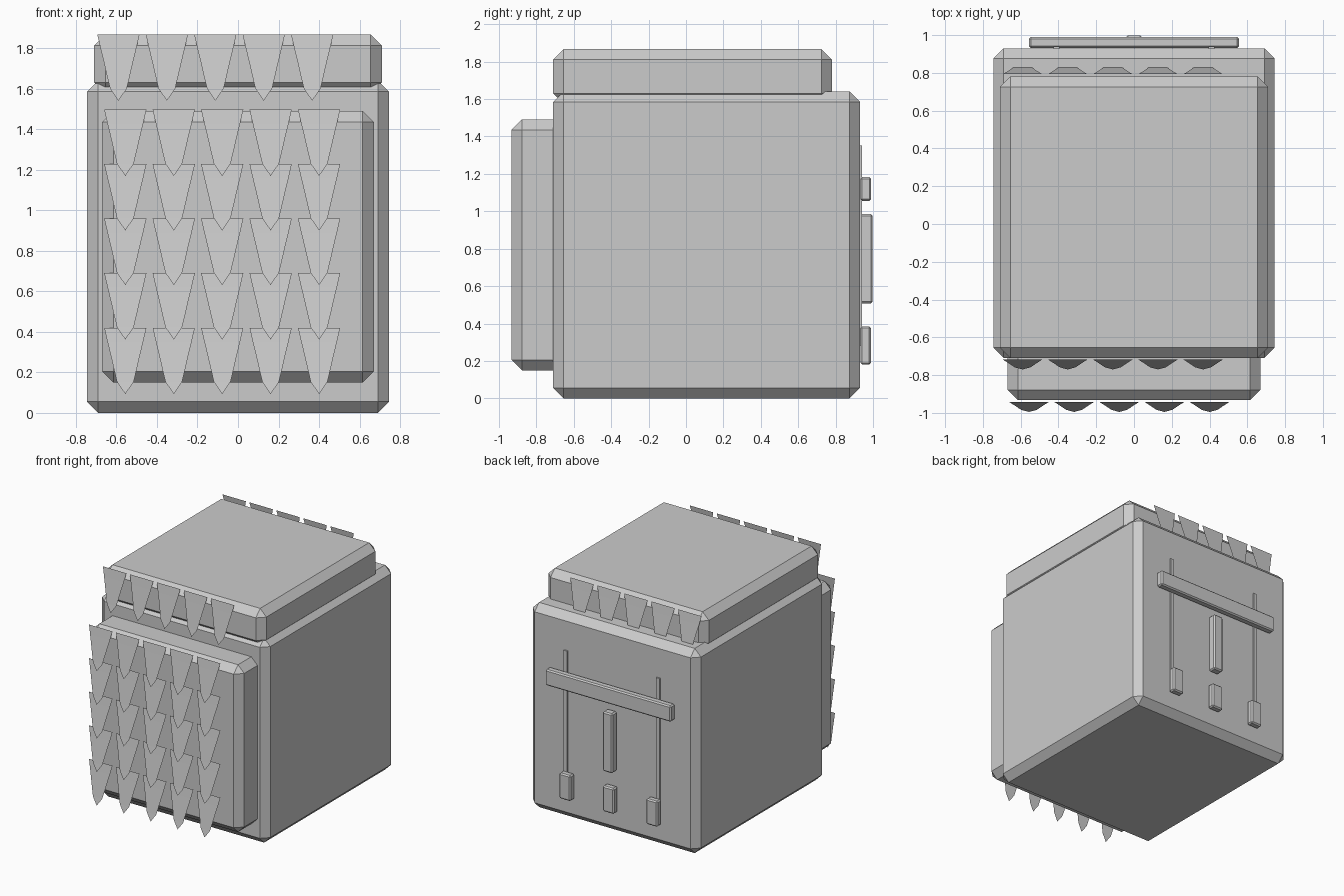
import bpy, bmesh
from mathutils import Vector

if "Cube" in bpy.data.objects:
    bpy.data.objects.remove(bpy.data.objects["Cube"])


def box(name, lo, hi, bevel):
    """Chamfered box between two corners."""
    lo, hi = Vector(lo), Vector(hi)
    bm = bmesh.new()
    bmesh.ops.create_cube(bm, size=1)
    bmesh.ops.scale(bm, vec=hi - lo, verts=bm.verts)
    bmesh.ops.translate(bm, vec=(lo + hi) / 2, verts=bm.verts)
    if bevel:
        bmesh.ops.bevel(bm, geom=bm.edges[:], offset=bevel, segments=1,
                        affect='EDGES', profile=0.5)
    return finish(name, bm)


def finish(name, bm):
    mesh = bpy.data.meshes.new(name)
    bm.to_mesh(mesh)
    bm.free()
    ob = bpy.data.objects.new(name, mesh)
    bpy.context.collection.objects.link(ob)
    return ob


# Scale profile: drop below top, outward flare, half width
SCALE = [(0, 0, 0.104), (0.07, 0.010, 0.088), (0.14, 0.021, 0.071),
         (0.21, 0.032, 0.055), (0.267, 0.041, 0.041)]


def scales(name, x0, y, side, tops):
    """Rows of five thin pointed scales; side is -1 (front) or +1 (back)."""
    bm = bmesh.new()
    for z in tops:
        for i in range(5):
            x = x0 + 0.239 * i
            rows = [[bm.verts.new((x + s * w, y + side * d, z - h))
                     for s in (side, -side)] for h, d, w in SCALE]
            for a, b in zip(rows, rows[1:]):
                bm.faces.new((a[0], a[1], b[1], b[0]))
            tip = bm.verts.new((x, y + side * 0.052, z - 0.327))
            bm.faces.new((rows[-1][0], rows[-1][1], tip))
    # outer faces look away from the body
    bm.normal_update()
    flip = [f for f in bm.faces if f.normal.y * side < 0]
    bmesh.ops.reverse_faces(bm, faces=flip)
    return finish(name, bm)


# Main chest, lid and front panel
box("body", (-0.745, -0.71, 0), (0.745, 0.93, 1.64), 0.055)
box("lid", (-0.71, -0.71, 1.575), (0.71, 0.78, 1.867), 0.055)
box("front_panel", (-0.67, -0.933, 0.15), (0.67, -0.62, 1.49), 0.055)

# Overlapping scales on the panel and both lid edges
scales("panel_scales", -0.556, -0.943, -1, [1.496 - 0.269 * i for i in range(5)])
scales("lid_front_scales", -0.59, -0.718, -1, [1.867])
scales("lid_back_scales", -0.59, 0.793, 1, [1.867])

# Back face: crossbar, centre handle, rods and lower blocks
box("back_crossbar", (-0.556, 0.932, 1.055), (0.556, 0.99, 1.183), 0.01)
box("back_handle", (-0.043, 0.932, 0.508), (0.043, 0.998, 0.985), 0.01)
for side, label in ((-1, "left"), (1, "right")):
    x = side * 0.41
    box(f"back_rod_{label}", (x - 0.016, 0.92, 0.28), (x + 0.016, 0.941, 1.352), 0)
for x, label in ((-0.385, "left"), (0, "middle"), (0.385, "right")):
    box(f"back_block_{label}", (x - 0.05, 0.932, 0.18), (x + 0.05, 0.988, 0.385), 0.01)
